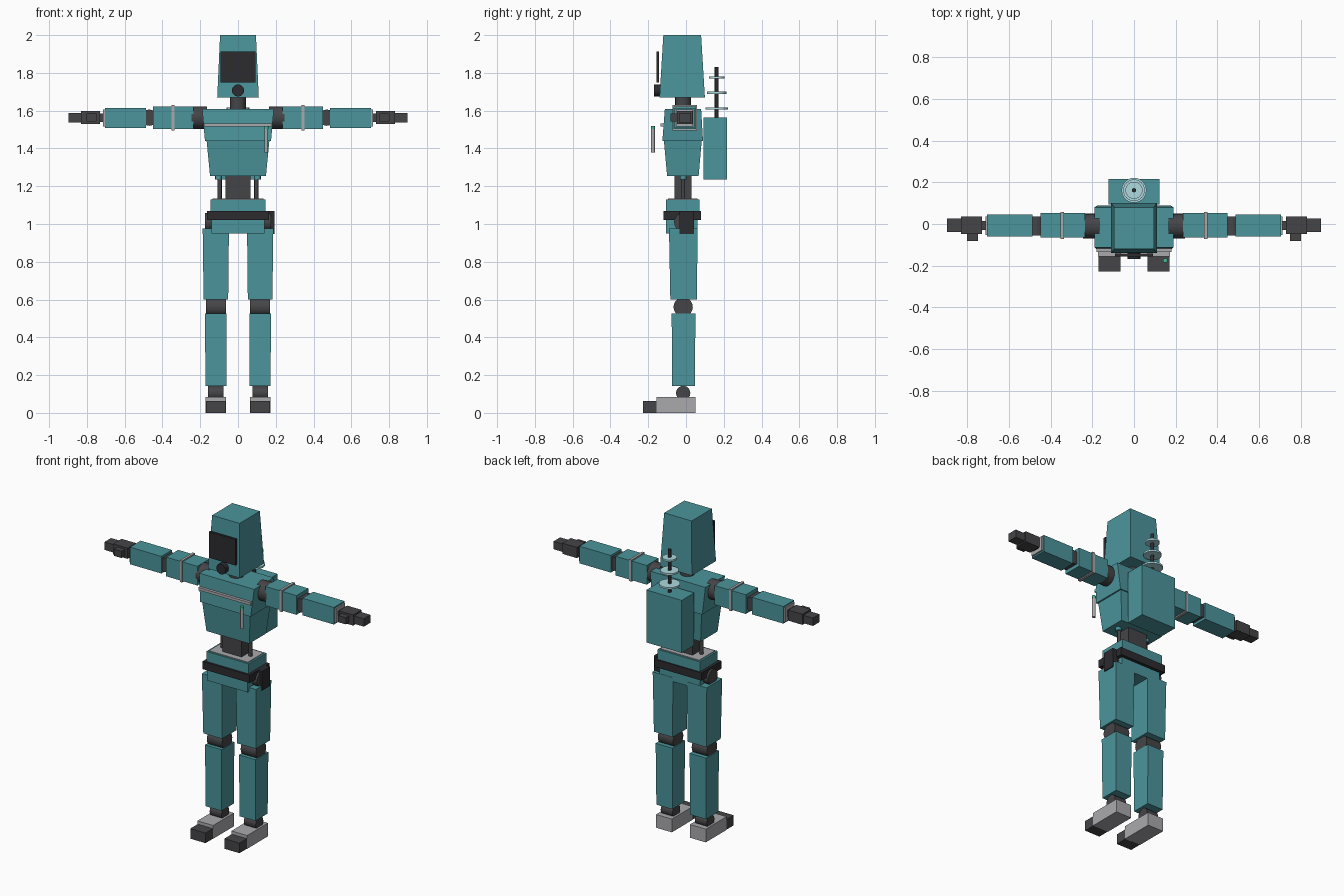
import bpy, bmesh, math
from mathutils import Matrix

if "Cube" in bpy.data.objects:
    bpy.data.objects.remove(bpy.data.objects["Cube"])


def material(name, rgb):
    m = bpy.data.materials.new(name)
    m.diffuse_color = (*rgb, 1)
    m.use_nodes = True
    m.node_tree.nodes["Principled BSDF"].inputs["Base Color"].default_value = m.diffuse_color
    return m


TEAL = material("teal_paint", (0.07, 0.30, 0.33))
DARK = material("dark_rubber", (0.06, 0.06, 0.065))
BLACK = material("dark_glass", (0.025, 0.025, 0.03))
GREEN = material("green_light", (0.05, 0.5, 0.3))
PALE = material("pale_disc", (0.42, 0.70, 0.74))
GREY = material("light_metal", (0.40, 0.40, 0.42))


def finish(name, bm, mat):
    bmesh.ops.recalc_face_normals(bm, faces=bm.faces)
    me = bpy.data.meshes.new(name)
    bm.to_mesh(me)
    bm.free()
    me.materials.append(mat)
    ob = bpy.data.objects.new(name, me)
    bpy.context.collection.objects.link(ob)
    return ob


def box(name, x, y, z, mat, top=None):
    """Box from ranges; top = (x range, y range) gives a tapered top."""
    bm = bmesh.new()
    bmesh.ops.create_cube(bm, size=1)
    for v in bm.verts:
        xr, yr = top if top and v.co.z > 0 else (x, y)
        v.co = (xr[v.co.x > 0], yr[v.co.y > 0], z[v.co.z > 0])
    return finish(name, bm, mat)


def cyl(name, centre, r, length, axis, mat, n=20):
    bm = bmesh.new()
    bmesh.ops.create_cone(bm, cap_ends=True, segments=n, radius1=r, radius2=r, depth=length)
    rot = {"x": Matrix.Rotation(math.pi / 2, 4, "Y"),
           "y": Matrix.Rotation(math.pi / 2, 4, "X"),
           "z": Matrix.Identity(4)}[axis]
    bm.transform(Matrix.Translation(centre) @ rot)
    ob = finish(name, bm, mat)
    ob.data.shade_smooth()
    ob.data.set_sharp_from_angle(angle=math.radians(40))
    return ob


# Head, visor, breather and neck
box("head", (-.11, .11), (-.14, .10), (1.67, 2.0), TEAL, ((-.095, .095), (-.12, .08)))
box("visor", (-.092, .092), (-.157, -.142), (1.75, 1.912), BLACK)
cyl("breather", (0, -.152, 1.707), .032, .034, "y", BLACK)
cyl("neck", (0, -.015, 1.64), .042, .10, "z", DARK)

# Torso
box("upper_chest", (-.175, .175), (-.125, .09), (1.44, 1.61), TEAL, ((-.19, .19), (-.112, .08)))
box("lower_chest", (-.148, .148), (-.10, .067), (1.255, 1.44), TEAL, ((-.166, .166), (-.117, .083)))
box("chest_stripe", (-.18, .18), (-.135, -.11), (1.515, 1.532), GREY)
cyl("pen_light", (.15, -.175, 1.442), .010, .125, "z", GREY, 12)
cyl("pen_tip", (.15, -.175, 1.511), .011, .016, "z", GREEN, 12)

# Waist and pelvis
box("waist", (-.066, .066), (-.06, .03), (1.12, 1.27), DARK)
box("pelvis_upper", (-.146, .146), (-.105, .072), (1.06, 1.13), TEAL)
box("pelvis_plate", (-.135, .135), (-.095, .062), (1.125, 1.134), GREY)
box("belt", (-.163, .163), (-.118, .08), (1.02, 1.068), BLACK)
box("pelvis_lower", (-.14, .14), (-.105, .06), (.95, 1.02), TEAL)
box("belt_pouch", (.155, .192), (-.035, .042), (.948, 1.068), BLACK)

# Backpack with disc aerial
box("backpack", (-.122, .122), (.093, .217), (1.235, 1.563), TEAL)
cyl("aerial_mast", (0, .162, 1.69), .010, .28, "z", BLACK, 12)
for i, (z, r) in enumerate([(1.612, .06), (1.695, .052), (1.775, .041)]):
    cyl(f"aerial_disc_{i + 1}", (0, .162, z), r, .011, "z", PALE, 24)

# Arms and legs, both sides
for s, side in ((-1, "left"), (1, "right")):
    def sx(a, b):
        return tuple(sorted((s * a, s * b)))

    def part(name, x, y, z, mat, top=None):
        return box(f"{side}_{name}", sx(*x), y, z, mat, top and (sx(*top[0]), top[1]))

    def joint(name, x, y, z, r, length, axis, mat=DARK):
        return cyl(f"{side}_{name}", (s * x, y, z), r, length, axis, mat)

    # Arm
    joint("shoulder", .205, -.01, 1.563, .06, .08, "x")
    part("upper_arm", (.235, .45), (-.066, .052), (1.503, 1.623), TEAL)
    part("arm_band", (.337, .353), (-.071, .057), (1.496, 1.631), GREY)
    joint("elbow", .47, -.01, 1.563, .043, .09, "y")
    part("forearm", (.488, .705), (-.06, .045), (1.508, 1.615), TEAL)
    part("wrist_cuff", (.70, .714), (-.053, .037), (1.517, 1.607), GREY)
    part("wrist", (.71, .74), (-.03, .015), (1.54, 1.585), DARK)
    part("palm", (.73, .83), (-.047, .035), (1.53, 1.597), DARK)
    part("fingers", (.825, .897), (-.038, .027), (1.538, 1.587), DARK)
    part("thumb", (.748, .802), (-.081, -.04), (1.543, 1.585), DARK)

    # Waist piston and its cap
    joint("waist_piston", .097, -.015, 1.19, .011, .14, "z")
    joint("piston_cap", .103, -.015, 1.248, .017, .025, "z", TEAL)

    # Leg
    joint("hip", .12, -.015, 1.01, .048, .11, "x")
    part("thigh", (.052, .182), (-.083, .057), (.60, .975), TEAL,
         ((.048, .187), (-.09, .062)))
    joint("knee", .117, -.015, .56, .051, .105, "x")
    part("shin", (.062, .172), (-.073, .047), (.143, .527), TEAL,
         ((.06, .175), (-.076, .05)))
    joint("ankle", .118, -.015, .105, .038, .082, "x")
    part("foot", (.063, .172), (-.155, .05), (0, .083), GREY)
    part("toe", (.065, .17), (-.228, -.15), (0, .063), DARK)
